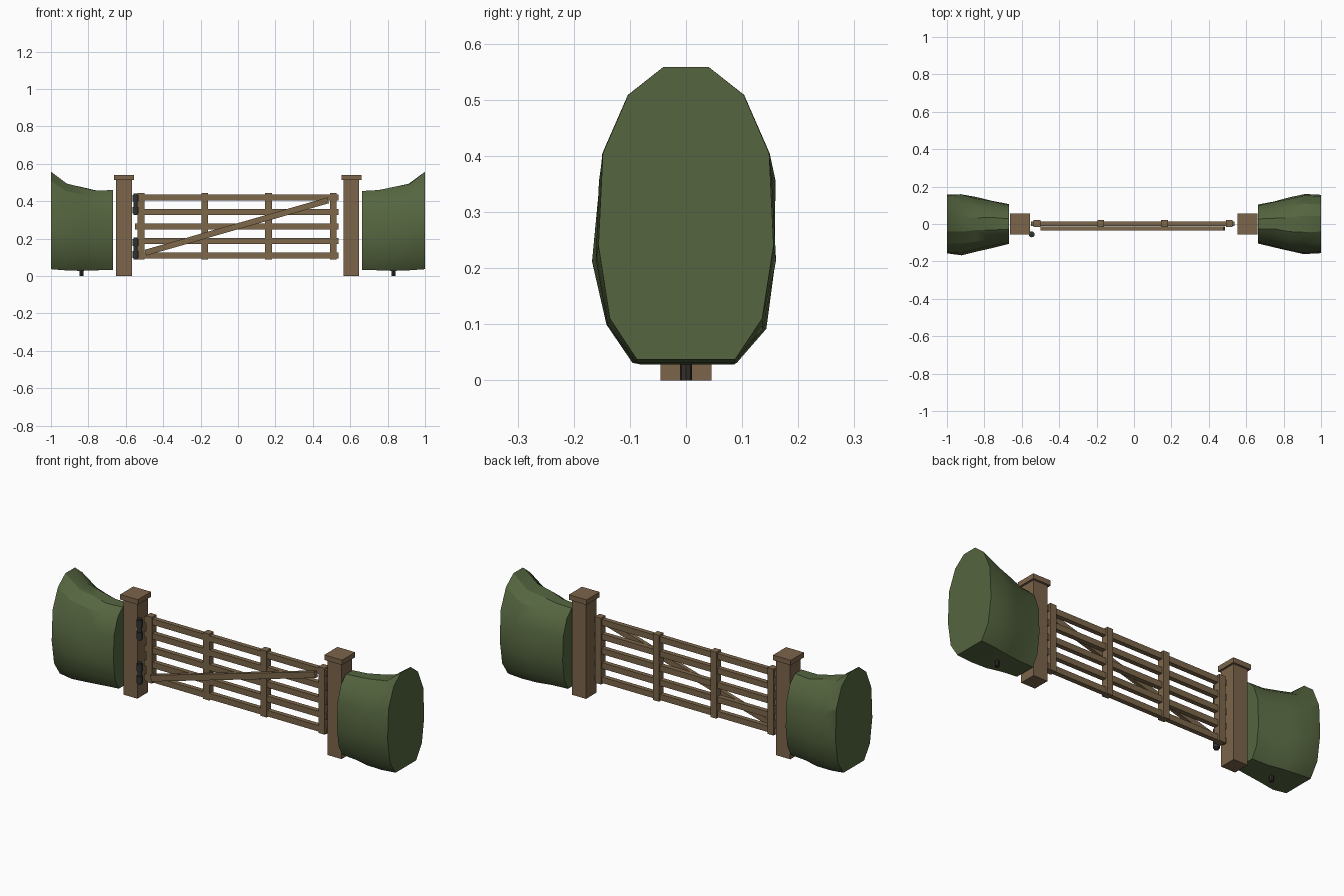
import bpy, bmesh, math, random
from mathutils import Matrix

if "Cube" in bpy.data.objects:
    bpy.data.objects.remove(bpy.data.objects["Cube"])

random.seed(4)


def material(name, rgb):
    m = bpy.data.materials.new(name)
    m.diffuse_color = (*rgb, 1)
    m.use_nodes = True
    m.node_tree.nodes["Principled BSDF"].inputs["Base Color"].default_value = m.diffuse_color
    return m


POST = material("post wood", (0.200, 0.128, 0.070))
GATE = material("gate wood", (0.205, 0.135, 0.070))
LEAF = material("hedge green", (0.090, 0.130, 0.050))
IRON = material("dark iron", (0.030, 0.032, 0.032))
BARK = material("dark stem", (0.035, 0.028, 0.022))


def finish(name, bm, mat):
    bmesh.ops.recalc_face_normals(bm, faces=bm.faces)
    me = bpy.data.meshes.new(name)
    bm.to_mesh(me)
    bm.free()
    me.materials.append(mat)
    ob = bpy.data.objects.new(name, me)
    bpy.context.collection.objects.link(ob)
    return ob


def box(name, x, y, z, mat, tilt=0.0):
    """Box from (min, max) ranges, tilted about y through its centre."""
    bm = bmesh.new()
    size = [r[1] - r[0] for r in (x, y, z)]
    centre = [(r[0] + r[1]) / 2 for r in (x, y, z)]
    mtx = (Matrix.Translation(centre) @ Matrix.Rotation(-tilt, 4, 'Y')
           @ Matrix.Diagonal((*size, 1)))
    bmesh.ops.create_cube(bm, size=1, matrix=mtx)
    return finish(name, bm, mat)


def rod(name, x, y, z0, z1, r, mat, sides=8):
    bm = bmesh.new()
    bmesh.ops.create_cone(bm, cap_ends=True, segments=sides, radius1=r, radius2=r,
                          depth=z1 - z0, matrix=Matrix.Translation((x, y, (z0 + z1) / 2)))
    return finish(name, bm, mat)


# Hedge: twelve-sided rings lofted along x
HALF = [(0.26, 1), (0.66, 0.905), (0.95, 0.705), (1.0, 0.39), (0.87, 0.14), (0.56, 0)]
RING = HALF + [(-y, z) for y, z in reversed(HALF)]


def hedge(name, side, sections):
    bm = bmesh.new()
    rings = []
    for i, (x, top, bottom, width) in enumerate(sections):
        wobble = 0.006 if 0 < i < len(sections) - 1 else 0
        ring = []
        for y, t in RING:
            dx = random.uniform(-1, 1) * wobble
            dy = random.uniform(-1, 0.6) * wobble * (1 if y > 0 else -1)
            dz = random.uniform(-1, 1) * wobble if 0 < t < 1 else 0
            ring.append(bm.verts.new((side * x + dx, y * width + dy,
                                      bottom + t * (top - bottom) + dz)))
        rings.append(ring)
    n = len(RING)
    for a, b in zip(rings, rings[1:]):
        for k in range(n):
            bm.faces.new((a[k], a[(k + 1) % n], b[(k + 1) % n], b[k]))
    bm.faces.new(rings[0])
    bm.faces.new(rings[-1])
    ob = finish(name, bm, LEAF)
    bpy.ops.object.select_all(action='DESELECT')
    ob.select_set(True)
    bpy.context.view_layer.objects.active = ob
    bpy.ops.object.shade_smooth_by_angle(angle=math.radians(30))


hedge("left_hedge", -1, [(0.668, 0.460, 0.033, 0.106), (0.760, 0.457, 0.031, 0.126),
                         (0.840, 0.476, 0.028, 0.146), (0.920, 0.495, 0.031, 0.164),
                         (1.0, 0.558, 0.037, 0.157)])
hedge("right_hedge", 1, [(0.662, 0.455, 0.033, 0.104), (0.750, 0.460, 0.031, 0.122),
                         (0.830, 0.476, 0.028, 0.146), (0.912, 0.493, 0.031, 0.163),
                         (1.0, 0.558, 0.037, 0.156)])

# Posts, caps and hedge stems
for label, x, stem_x in (("left", -0.610, -0.836), ("right", 0.606, 0.832)):
    box(label + "_post", (x - 0.042, x + 0.042), (-0.045, 0.045), (0, 0.515), POST)
    box(label + "_post_cap", (x - 0.053, x + 0.053), (-0.056, 0.056), (0.513, 0.540), POST)
    rod(label + "_hedge_stem", stem_x, 0, 0, 0.2, 0.011, BARK)

# Gate rails
for i in range(5):
    z = 0.109 + i * 0.0775
    box(f"gate_rail_{i + 1}", (-0.551, 0.536), (-0.012, 0.013), (z - 0.016, z + 0.016), GATE)

# Gate uprights
for i, x in enumerate((-0.519, -0.178, 0.163, 0.509)):
    box(f"gate_upright_{i + 1}", (x - 0.018, x + 0.018), (-0.016, 0.022), (0.088, 0.445), GATE)

# Diagonal brace across the front
x0, z0, x1, z1 = -0.495, 0.125, 0.482, 0.405
length = math.hypot(x1 - x0, z1 - z0)
mx, mz = (x0 + x1) / 2, (z0 + z1) / 2
box("gate_brace", (mx - length / 2, mx + length / 2), (-0.035, -0.014),
    (mz - 0.016, mz + 0.016), GATE, tilt=math.atan2(z1 - z0, x1 - x0))

# Hinges: a pin with two thicker knuckles
for label, z in (("lower", 0.147), ("upper", 0.384)):
    rod(label + "_hinge_pin", -0.547, -0.055, z - 0.058, z + 0.058, 0.011, IRON, 12)
    for j, dz in enumerate((-0.032, 0.032)):
        rod(f"{label}_hinge_knuckle_{j + 1}", -0.547, -0.055, z + dz - 0.018,
            z + dz + 0.018, 0.016, IRON, 12)
